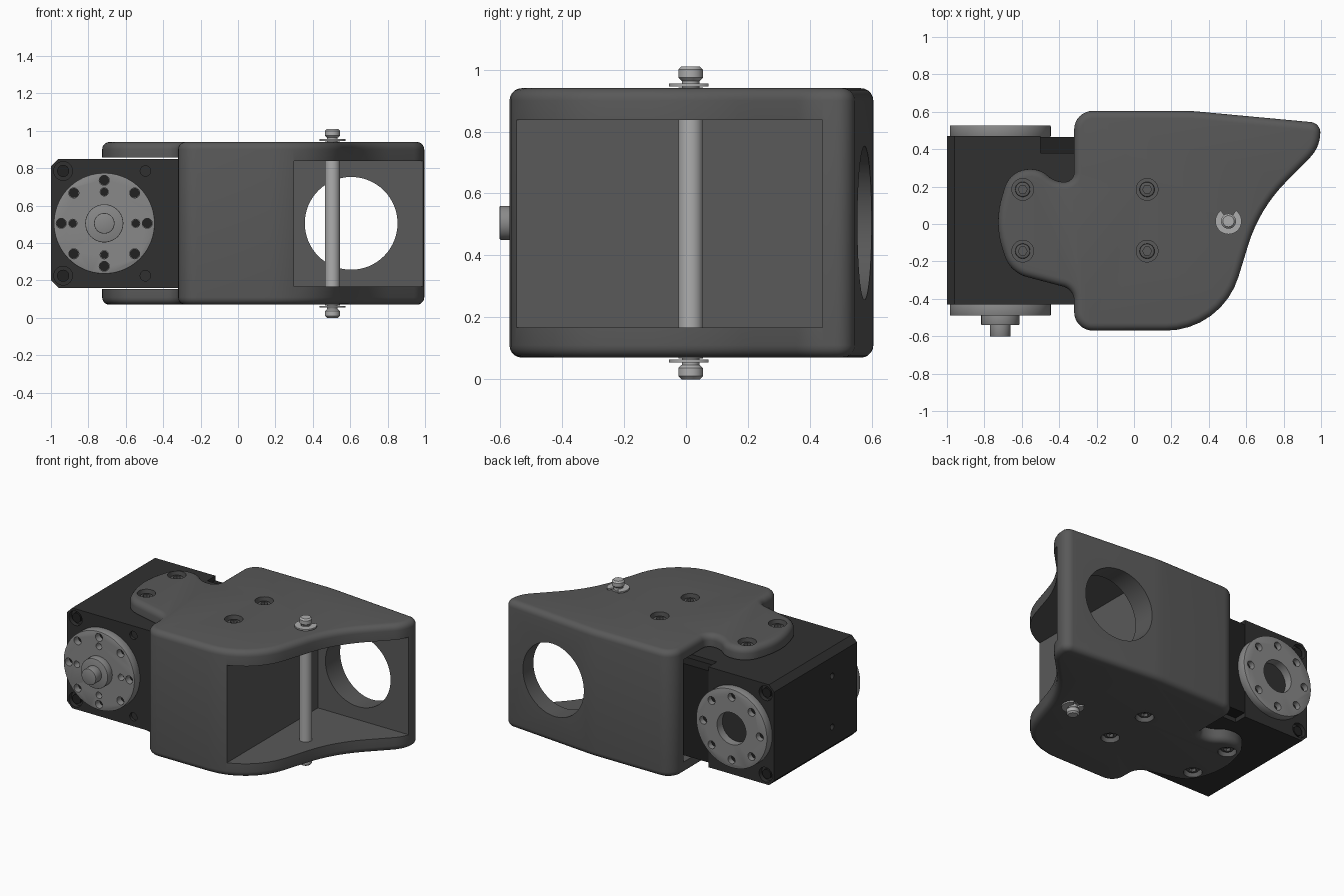
import bpy
import bmesh
from math import cos, sin, tau, radians
from mathutils import Vector

if "Cube" in bpy.data.objects:
    bpy.data.objects.remove(bpy.data.objects["Cube"])

MID = 0.505            # height of the symmetry plane
HORN_X = -0.715        # output axis
PIN = (0.505, 0.015)


def material(name, value):
    mat = bpy.data.materials.new(name)
    mat.use_nodes = True
    colour = (value, value, value, 1)
    mat.diffuse_color = colour
    mat.node_tree.nodes["Principled BSDF"].inputs["Base Color"].default_value = colour
    return mat


SHELL = material("shell_grey", 0.1)
CASE = material("case_black", 0.03)
BLACK = material("recess_black", 0.015)
HORN = material("horn_grey", 0.25)
STEEL = material("steel", 0.42)

AXES = {"x": lambda u, v, w: (w, u, v),
        "y": lambda u, v, w: (u, w, v),
        "z": lambda u, v, w: (u, v, w)}


def ring(u, v, r, n=40):
    return [(u + r * cos(tau * i / n), v + r * sin(tau * i / n)) for i in range(n)]


def rect(u0, u1, v0, v1):
    return [(u0, v0), (u1, v0), (u1, v1), (u0, v1)]


def rounded(corners, steps=8):
    """Outline whose corners (u, v, t) become circular arcs of tangent length t."""
    out = []
    for i, (u, v, t) in enumerate(corners):
        p = Vector((u, v))
        before = (Vector(corners[i - 1][:2]) - p).normalized()
        after = (Vector(corners[(i + 1) % len(corners)][:2]) - p).normalized()
        weight = sin(before.angle(after) / 2)
        for k in range(steps + 1):
            s = k / steps
            a, m, b = (1 - s) ** 2, 2 * weight * s * (1 - s), s * s
            out.append(tuple(p + (before * a + after * b) * t / (a + m + b)))
    return out


def prism(name, parts, axis="z", mat=None, bevel=0, segments=2):
    """Object made of extruded outlines: parts = [(points, low, high), ...]."""
    bm = bmesh.new()
    for points, low, high in parts:
        ends = [[bm.verts.new(AXES[axis](u, v, w)) for u, v in points] for w in (low, high)]
        caps = [bm.faces.new(e) for e in ends]
        for i in range(len(points)):
            j = (i + 1) % len(points)
            bm.faces.new((ends[0][i], ends[0][j], ends[1][j], ends[1][i]))
        bmesh.ops.recalc_face_normals(bm, faces=bm.faces)
        if bevel:
            rim = [e for f in caps for e in f.edges]
            bmesh.ops.bevel(bm, geom=rim, offset=bevel, segments=segments,
                            profile=0.5, affect="EDGES", clamp_overlap=False)
    mesh = bpy.data.meshes.new(name)
    bm.to_mesh(mesh)
    bm.free()
    obj = bpy.data.objects.new(name, mesh)
    bpy.context.collection.objects.link(obj)
    if mat:
        mesh.materials.append(mat)
    smooth(obj)
    return obj


def smooth(obj):
    bpy.ops.object.select_all(action="DESELECT")
    obj.select_set(True)
    bpy.context.view_layer.objects.active = obj
    bpy.ops.object.shade_smooth_by_angle(angle=radians(32))


def cut(obj, parts, axis="z"):
    cutter = prism("cutter", parts, axis)
    cutter.hide_render = True
    mod = obj.modifiers.new("cut", "BOOLEAN")
    mod.operation, mod.solver, mod.object = "DIFFERENCE", "EXACT", cutter
    deps = bpy.context.evaluated_depsgraph_get()
    obj.data = bpy.data.meshes.new_from_object(obj.evaluated_get(deps))
    obj.modifiers.clear()
    bpy.data.objects.remove(cutter)
    smooth(obj)


def mirrored(low, high):
    """A height range and its reflection in the mid plane."""
    return [(low, high), (2 * MID - high, 2 * MID - low)]


# Bracket shell: outline, front opening, actuator pocket and rear window
outline = rounded([
    (-0.32, 0.605, 0.1), (0.3, 0.605, 0.04), (1.0, 0.54, 0.055), (0.99, 0.405, 0.07),
    (0.67, 0.08, 0.2), (0.47, -0.57, 0.3), (-0.32, -0.57, 0.1), (-0.32, -0.35, 0.06),
    (-0.66, -0.26, 0.09), (-0.75, 0.0, 0.15), (-0.66, 0.3, 0.11), (-0.5, 0.29, 0.04),
    (-0.42, 0.225, 0.045), (-0.32, 0.225, 0.05)])
shell = prism("bracket_shell", [(outline, 0.07, 0.94)], mat=SHELL, bevel=0.04, segments=5)
cut(shell, [(rect(0.3, 1.2, -0.8, 0.44), 0.167, 0.838)])
cut(shell, [(rect(-1.2, 0.21, -0.45, 0.485), 0.153, 0.857)])
cut(shell, [(ring(0.605, MID, 0.248, 64), 0.4, 0.8)], "y")

# Plate screws in countersunk seats
spots = [(x, y) for x in (-0.595, 0.07) for y in (0.185, -0.145)]
cut(shell, [(ring(x, y, 0.058), a, b) for x, y in spots for a, b in mirrored(0.9, 1.0)])
screws = prism("plate_screws", [(ring(x, y, 0.04), a, b) for x, y in spots
                                for a, b in mirrored(0.88, 0.922)], mat=SHELL, bevel=0.006)
cut(screws, [(ring(x, y, 0.024, 6), a, b) for x, y in spots for a, b in mirrored(0.902, 1.0)])

# Actuator case with chamfered outer corners, reaching into the bracket
profile = [(-0.96, 0.16), (0.2, 0.16), (0.2, 0.85), (-0.96, 0.85), (-1, 0.81), (-1, 0.2)]
case = prism("actuator_case", [(profile, -0.43, 0.47)], "y", CASE)
corner_z = (0.225, 0.785)
cut(case, [(rect(-0.5, 0.3, 0.1, 0.9), 0.38, 0.6)], "y")
cut(case, [(ring(-0.935, z, 0.05), a, b) for z in corner_z
           for a, b in ((-0.5, -0.4), (0.44, 0.5))], "y")
cut(case, [(ring(-0.495, z, 0.028, 24), -0.5, -0.41) for z in corner_z], "y")
cut(case, [(ring(-0.16, z, 0.02, 20), -1.1, -0.97) for z in (0.33, 0.68)], "x")
prism("corner_screws", [(ring(-0.935, z, 0.032), a, b) for z in corner_z
                        for a, b in ((-0.42, -0.39), (0.43, 0.46))], "y", BLACK)
prism("rear_cover", [(rect(-0.5, 0.2, 0.19, 0.82), 0.375, 0.465)], "y", BLACK)


# Output horns
def bolt_circle(radius, size, count, low, high):
    return [(ring(u, v, size, 20), low, high) for u, v in ring(HORN_X, MID, radius, count)]


front_horn = prism("front_horn", [(ring(HORN_X, MID, 0.27, 72), -0.49, -0.425)], "y", HORN, 0.005)
cut(front_horn, bolt_circle(0.23, 0.027, 8, -0.6, -0.44)
    + bolt_circle(0.168, 0.022, 4, -0.6, -0.44), "y")
prism("front_hub", [(ring(HORN_X, MID, 0.102), -0.54, -0.48)], "y", HORN, 0.004)
prism("front_shaft", [(ring(HORN_X, MID, 0.055), -0.602, -0.53)], "y", HORN, 0.004)

rear_horn = prism("rear_horn", [(ring(HORN_X, MID, 0.27, 72), 0.465, 0.527)], "y", HORN, 0.005)
cut(rear_horn, bolt_circle(0.215, 0.027, 8, 0.485, 0.6)
    + [(ring(HORN_X, MID, 0.11), 0.4, 0.6)], "y")
prism("horn_hole_floors", bolt_circle(0.23, 0.026, 8, -0.445, -0.435)
      + bolt_circle(0.168, 0.021, 4, -0.445, -0.435)
      + bolt_circle(0.215, 0.026, 8, 0.48, 0.49), "y", BLACK)

# Cross pin with grooved ends
prism("cross_pin", [(ring(*PIN, 0.04), 0.067, 0.943)], mat=STEEL)
prism("pin_necks", [(ring(*PIN, 0.028), a, b) for a, b in mirrored(0.94, 0.97)], mat=STEEL)
prism("pin_heads", [(ring(*PIN, 0.04), a, b) for a, b in mirrored(0.964, 1.01)],
      mat=STEEL, bevel=0.01, segments=1)

# Open retaining clips
arc = [radians(125 + 290 * i / 40) for i in range(41)]
clip = [(PIN[0] + r * cos(a), PIN[1] + r * sin(a))
        for r, sweep in ((0.07, arc), (0.03, arc[::-1])) for a in sweep]
prism("retaining_clips", [(clip, a, b) for a, b in mirrored(0.946, 0.956)], mat=STEEL)
